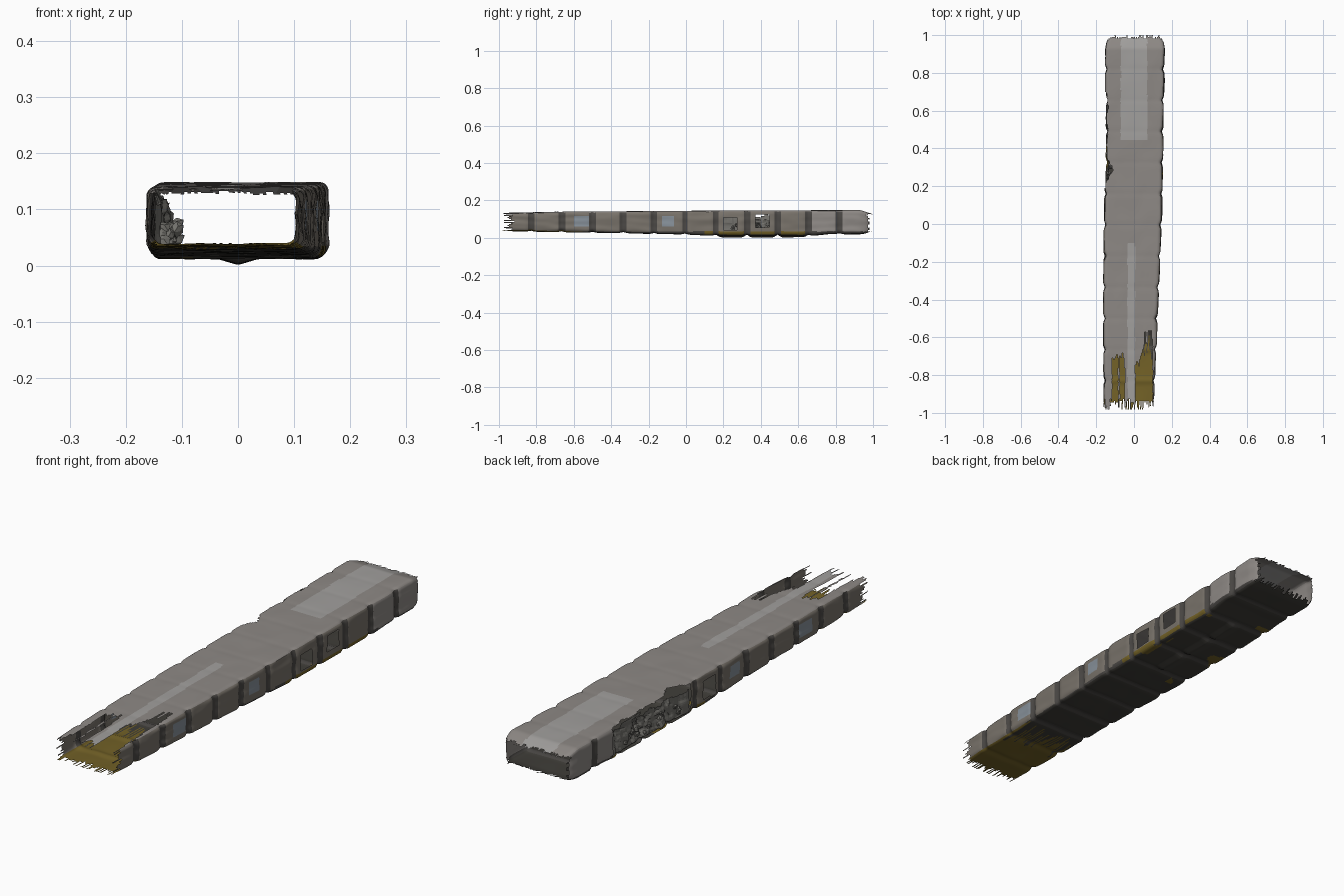
import bpy, bmesh, math, random
from mathutils import Vector, noise

if "Cube" in bpy.data.objects:
    bpy.data.objects.remove(bpy.data.objects["Cube"])

random.seed(4)
ROWS = 220
RIB = 0.165            # spacing of the wall panels

# corridor outline along y: y, left, right, bottom, top
KEYS = [(-1.0, -.160, .102, .038, .132), (-.7, -.162, .116, .032, .139),
        (-.3, -.162, .133, .025, .142), (0, -.158, .146, .018, .144),
        (.15, -.156, .150, .012, .145), (.68, -.153, .157, .012, .147),
        (.76, -.152, .161, .020, .148), (.93, -.152, .161, .020, .148),
        (1.0, -.140, .150, .031, .127)]


def outline(y):
    for a, b in zip(KEYS, KEYS[1:]):
        if y <= b[0]:
            t = (y - a[0]) / (b[0] - a[0])
            return [p + (q - p) * t for p, q in zip(a[1:], b[1:])]
    return KEYS[-1][1:]


def groove(y):
    """1 at a rib between two panels, 0 in the middle of a panel"""
    d = abs(((y + .005) / RIB + .5) % 1 - .5) * 2
    return max(0, 1 - d * 3) ** 1.5


def section_point(sx, sz, y):
    """sx, sz in -1..1 on a box, mapped to the rounded corridor section"""
    x0, x1, z0, z1 = outline(y)
    g, r = groove(y), .018
    wob = .004 * noise.noise(Vector((sx * 2, y * 9, sz * 2)))
    x0, x1 = x0 + .009 * g + wob, x1 - .009 * g + wob
    z0, z1 = z0 + .006 * g + wob * .6, z1 - .001 * g + wob * .4
    c = Vector(((x0 + x1) / 2, (z0 + z1) / 2))
    h = Vector(((x1 - x0) / 2, (z1 - z0) / 2))
    p = Vector((sx * h.x, sz * h.y))
    q = Vector((max(-h.x + r, min(h.x - r, p.x)), max(-h.y + r, min(h.y - r, p.y))))
    d = p - q
    if d.length > r * .999:
        p = q + d.normalized() * r
    return Vector((c.x + p.x, y, c.y + p.y))


def material(name, col):
    m = bpy.data.materials.new(name)
    m.diffuse_color = (*col, 1)
    m.use_nodes = True
    m.node_tree.nodes["Principled BSDF"].inputs["Base Color"].default_value = m.diffuse_color
    return m


MATS = [material(n, c) for n, c in [
    ("ceiling_grey", (.27, .25, .235)), ("pale_streak", (.36, .35, .34)),
    ("panel_tan", (.19, .17, .145)), ("rib_dark", (.07, .065, .06)),
    ("pane_blue", (.24, .28, .32)), ("floor_dark", (.05, .047, .04)),
    ("floor_yellow", (.17, .12, .02)), ("rubble_grey", (.17, .165, .15))]]


def make_part(name, cols, side, keep, paint, move=None, smooth=True):
    """loft one side of the corridor, leaving out torn or open faces"""
    bm = bmesh.new()
    grid = []
    for i in range(ROWS + 1):
        y = -1 + 2 * i / ROWS
        row = []
        for j in range(cols + 1):
            t = -1 + 2 * j / cols
            p = section_point(*side(t), y)
            row.append(bm.verts.new(move(p, t) if move else p))
        grid.append(row)
    for i in range(ROWS):
        for j in range(cols):
            vs = (grid[i][j], grid[i][j + 1], grid[i + 1][j + 1], grid[i + 1][j])
            c = sum((v.co for v in vs), Vector()) / 4
            if keep(c, j):
                f = bm.faces.new(vs)
                f.material_index = paint(c, j)
                f.smooth = smooth
    bmesh.ops.delete(bm, geom=[v for v in bm.verts if not v.link_faces], context='VERTS')
    me = bpy.data.meshes.new(name)
    bm.to_mesh(me)
    bm.free()
    ob = bpy.data.objects.new(name, me)
    for m in MATS:
        me.materials.append(m)
    bpy.context.collection.objects.link(ob)
    return ob


def ragged(n, lo, hi):
    return [random.uniform(lo, hi) for _ in range(n)]


def inside(v, a, b):
    return a < v < b


# ceiling with torn strips at the front and a bite at the left edge
front, back = ragged(48, -.99, -.92), ragged(48, .98, 1.0)
gash = ragged(48, -.04, .04)


def keep_ceiling(c, j):
    lim = front[j]
    if inside(c.x, .008, .098):
        lim = -.60 - max(0, .06 - c.x) * 3.5 + gash[j]
    elif inside(c.x, -.115, -.085) or inside(c.x, -.075, -.05):
        lim = -.70 + gash[j] * .4
    bite = c.x < -.148 + .036 * max(0, 1 - abs(c.y - .29) / .07) \
        or (inside(c.y, .3, .69) and c.x < -.142 + .01 * noise.noise(c * 25))
    return lim < c.y < back[j] and not (inside(c.y, .22, .69) and bite)


def paint_ceiling(c, j):
    return 1 if abs(c.x + .015) < .02 and c.y < -.1 or abs(c.x) < .07 and c.y > .45 else 0


make_part("ceiling", 48, lambda t: (t, 1), keep_ceiling, paint_ceiling)

# floor with underside panels, a small central ridge and a yellow front
f_front, f_back = ragged(48, -.985, -.93), ragged(48, .955, .99)
f_yel = ragged(48, -.72, -.52)


def ridge(p, t):
    if inside(p.y, .15, .66):
        p.z -= .010 * max(0, 1 - abs(p.x) / .035) * (1 - groove(p.y))
    return p


def paint_floor(c, j):
    edge = abs(c.x - .02) > .1 and inside(c.y, .1, .7) and noise.noise(c * 9) > .15
    return 6 if c.y < f_yel[j] or edge else (3 if groove(c.y) > .3 else 5)


make_part("floor", 48, lambda t: (t, -1),
          lambda c, j: f_front[j] < c.y < f_back[j], paint_floor, ridge)


# walls: bulging panels, dark ribs, open windows
def paint_wall(c, j):
    if groove(c.y) > .25:
        return 3
    if c.z < .034:
        return 6 if inside(c.y, .1, .65) or c.y < -.6 else 3
    if inside(c.z, .06, .115) and (inside(c.y, -.6, -.52) or inside(c.y, -.13, -.06)):
        return 4
    return 0 if c.y > .67 else 2


w_front, w_back = ragged(18, -.98, -.92), ragged(18, .965, .985)


def keep_right(c, j):
    window = (inside(c.y, .2, .27) and inside(c.z, .042, .105)) or \
             (inside(c.y, .375, .445) and inside(c.z, .055, .125))
    return w_front[j] < c.y < w_back[j] and not window


make_part("right_wall", 18, lambda t: (1, t), keep_right, paint_wall)


def keep_left(c, j):
    window = inside(c.y, .03, .11) and inside(c.z, .04, .115)
    return w_front[-j] < c.y < w_back[j] and not window and not inside(c.y, .19, .70)


make_part("left_wall", 18, lambda t: (-1, t), keep_left, paint_wall)


# collapsed stretch of the left wall: crumpled, pushed inwards
def crumple(p, t):
    if inside(p.y, .17, .72):
        k = max(0, 1 - abs(p.y - .445) / .275) ** .4 * (1 - abs(t + .15) ** 3 * .6)
        k = max(0, k)
        n = noise.cell_vector(p * 55)
        p.x += k * (.022 + .024 * noise.noise(p * 16) + .009 * n.x)
        p.y += k * .005 * n.y
        p.z += k * .004 * n.z
    return p


def keep_rubble(c, j):
    top = .118 + .02 * noise.noise(c * 14)
    hole = c.z > top and not inside(c.y, .5, .64)
    return inside(c.y, .19, .70) and not hole


make_part("collapsed_wall", 18, lambda t: (-1, t), keep_rubble,
          lambda c, j: 7, crumple, smooth=False)

# loose rubble blocks along the collapsed wall
bm = bmesh.new()
for _ in range(34):
    y = random.uniform(.24, .64)
    s = random.uniform(.007, .014)
    geo = bmesh.ops.create_icosphere(bm, subdivisions=1, radius=s)
    pos = Vector((random.uniform(-.14, -.108), y, random.uniform(.035, .08)))
    for v in geo['verts']:
        v.co = pos + v.co * random.uniform(.7, 1.25)
me = bpy.data.meshes.new("rubble_blocks")
bm.to_mesh(me)
bm.free()
me.materials.append(MATS[7])
bpy.context.collection.objects.link(bpy.data.objects.new("rubble_blocks", me))
